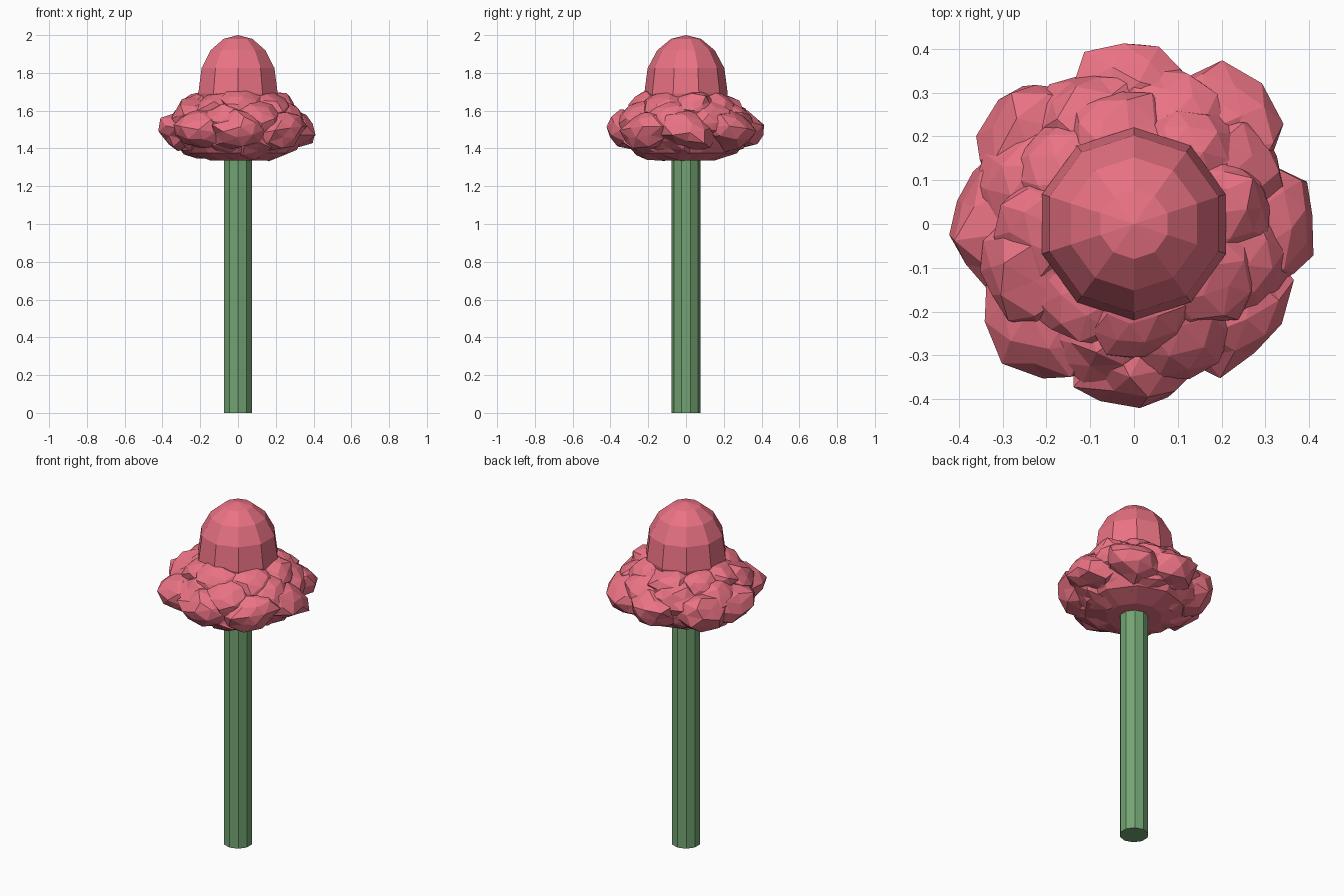
import bpy, bmesh, math, random
from mathutils import Matrix, Euler

if "Cube" in bpy.data.objects:
    bpy.data.objects.remove(bpy.data.objects["Cube"])

random.seed(7)


def material(name, color):
    m = bpy.data.materials.new(name)
    m.diffuse_color = color
    m.use_nodes = True
    m.node_tree.nodes["Principled BSDF"].inputs["Base Color"].default_value = m.diffuse_color
    return m


PINK = material("pink", (0.82, 0.17, 0.23, 1))
GREEN = material("green", (0.17, 0.37, 0.17, 1))


def finish(name, bm, mat):
    bmesh.ops.recalc_face_normals(bm, faces=bm.faces)
    me = bpy.data.meshes.new(name)
    bm.to_mesh(me)
    bm.free()
    me.materials.append(mat)
    ob = bpy.data.objects.new(name, me)
    bpy.context.collection.objects.link(ob)
    return ob


def lathe(name, profile, mat, sides=10):
    """Closed ten-sided solid from (radius, z) points; radius 0 makes a tip."""
    bm = bmesh.new()
    rings = []
    for r, z in profile:
        n = sides if r > 0 else 1
        rings.append([bm.verts.new((r * math.sin(2 * math.pi * i / sides),
                                    r * math.cos(2 * math.pi * i / sides), z)) for i in range(n)])
    for a, b in zip(rings, rings[1:]):
        for i in range(sides):
            j = (i + 1) % sides
            bm.faces.new([a[i], a[j], b[j], b[i]] if len(b) > 1 else [a[i], a[j], b[0]])
    bm.faces.new(rings[0])
    if len(rings[-1]) > 1:
        bm.faces.new(rings[-1])
    return finish(name, bm, mat)


def petal_ring(name, count, radius, z, size, tilt, offset):
    """Ring of flattened, crumpled petal lobes with small random turns."""
    bm = bmesh.new()
    for i in range(count):
        ang = 2 * math.pi * i / count + math.radians(offset) + random.uniform(-0.06, 0.06)
        wobble = Euler((random.uniform(-0.3, 0.3), math.radians(tilt) + random.uniform(-0.15, 0.15),
                        random.uniform(-0.2, 0.2))).to_matrix().to_4x4()
        spin = Euler([random.uniform(0, 6) for _ in range(3)]).to_matrix().to_4x4()
        m = (Matrix.Rotation(ang, 4, 'Z')
             @ Matrix.Translation((radius, 0, z + random.uniform(-0.012, 0.012)))
             @ wobble @ Matrix.Diagonal((*size, 1)) @ spin)
        lobe = bmesh.ops.create_icosphere(bm, subdivisions=2, radius=1)["verts"]
        for v in lobe:
            v.co *= random.uniform(0.86, 1.12)
        bmesh.ops.transform(bm, matrix=m, verts=lobe)
    return finish(name, bm, PINK)


# Stem
lathe("stem", [(0.078, 0), (0.078, 1.45)], GREEN)

# Closed bud on top
lathe("bud", [(0.2, 1.58), (0.221, 1.69), (0.203, 1.825), (0.152, 1.92), (0.08, 1.98), (0, 2.0)], PINK)

# Inner mass behind the petals
lathe("bloom_core", [(0.15, 1.335), (0.27, 1.375), (0.34, 1.47), (0.31, 1.58), (0.22, 1.67)], PINK)

# Petal layers, from the wide lower ring to the small upper one
petal_ring("outer_petals", 8, 0.275, 1.495, (0.15, 0.16, 0.105), -4, 2)
petal_ring("lower_petals", 8, 0.20, 1.43, (0.15, 0.14, 0.078), -15, 24)
petal_ring("middle_petals", 8, 0.25, 1.565, (0.13, 0.135, 0.085), 18, 24)
petal_ring("upper_petals", 8, 0.205, 1.62, (0.115, 0.125, 0.07), 24, 5)
